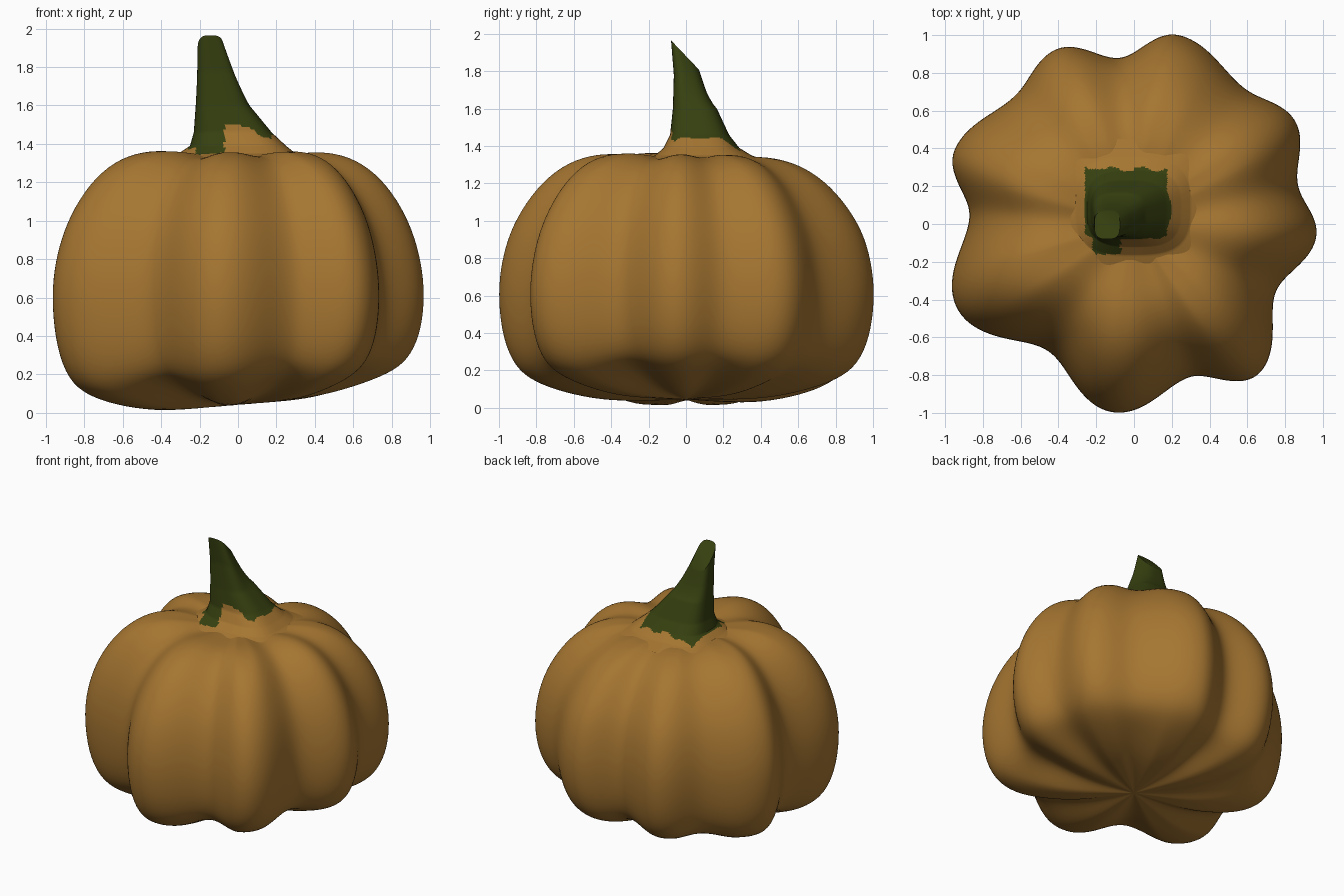
import bpy, bmesh, math

cube = bpy.data.objects.get("Cube")
if cube:
    bpy.data.objects.remove(cube, do_unlink=True)


def material(name, color):
    m = bpy.data.materials.new(name)
    m.use_nodes = True
    m.diffuse_color = color
    m.node_tree.nodes["Principled BSDF"].inputs["Base Color"].default_value = color
    return m


orange = material("pumpkin_orange", (0.38, 0.18, 0.031, 1))
green = material("stem_green", (0.037, 0.051, 0.005, 1))


def loft(name, rings, mats, rule=None):
    """Skin closed rings of points, cap both ends, smooth-shade."""
    bm = bmesh.new()
    loops = [[bm.verts.new(p) for p in ring] for ring in rings]
    for a, b in zip(loops, loops[1:]):
        for i in range(len(a)):
            j = (i + 1) % len(a)
            bm.faces.new((a[i], a[j], b[j], b[i]))
    bm.faces.new(loops[0][::-1])
    bm.faces.new(loops[-1])
    if rule:
        for f in bm.faces:
            f.material_index = rule(f.calc_center_median())
    me = bpy.data.meshes.new(name)
    bm.to_mesh(me)
    bm.free()
    ob = bpy.data.objects.new(name, me)
    bpy.context.collection.objects.link(ob)
    for m in mats:
        me.materials.append(m)
    bpy.ops.object.select_all(action='DESELECT')
    ob.select_set(True)
    bpy.context.view_layer.objects.active = ob
    bpy.ops.object.shade_smooth_by_angle(angle=math.radians(40))
    return ob


# Lobed outline: alternating ridges and valleys as (angle, radius)
OUTLINE = [(13, .895), (33, 1.02), (51, .93), (77, 1.035), (95, .885), (114, 1.02),
           (133, .93), (158, 1.035), (177, .875), (205, 1.045), (236, .815), (264, 1.01),
           (290, .865), (309, 1.04), (335, .835), (357, .975), (373, .895)]


def outline(deg):
    if deg < 13:
        deg += 360
    for (a, r), (b, q) in zip(OUTLINE, OUTLINE[1:]):
        if a <= deg <= b:
            t = (1 - math.cos(math.pi * (deg - a) / (b - a))) / 2
            return r + (q - r) * t


# Body: vertical profile as (scale, height), leaning low on one side
PROFILE = [(.02, .045), (.25, .04), (.46, .045), (.66, .09), (.81, .145), (.91, .22),
           (.975, .37), (1.0, .57), (.99, .74), (.95, .91), (.88, 1.07), (.77, 1.225),
           (.63, 1.33), (.48, 1.365), (.36, 1.358), (.22, 1.34), (.02, 1.33)]


def body_point(s, z, deg):
    r = outline(deg)
    valley = max(0, (1.0 - r) / .18)
    t = min(1, max(0, (s - .1) / .65))
    lobe = t * t * (3 - 2 * t)
    radius = s * (.96 + (r - .96) * lobe)
    x, y = radius * math.cos(math.radians(deg)), radius * math.sin(math.radians(deg))
    low = max(0, 1 - z / .6)
    high = max(0, (z - .9) / .45)
    # Valleys pinch in above and below, fading out toward the centre
    ripple = valley * 6.75 * s * s * max(0, 1 - s)
    lean = .09 * x * low - (.07 * y * y + .02 * y) * high
    return x, y, z + lean + ripple * (.08 * low - .05 * high)


SEG = 120
body = loft("pumpkin_body",
            [[body_point(s, z, 360 * i / SEG) for i in range(SEG)] for s, z in PROFILE],
            [orange])
sub = body.modifiers.new("smooth", 'SUBSURF')
sub.levels = sub.render_levels = 2

# Stem: squarish sections (height, x min, x max, y min, y max)
SECTIONS = [(1.315, -.39, .39, -.26, .45), (1.35, -.31, .30, -.165, .35),
            (1.39, -.25, .25, -.12, .285), (1.46, -.23, .175, -.085, .23),
            (1.6, -.22, .06, -.07, .165), (1.78, -.213, -.012, -.065, .11),
            (1.965, -.21, -.075, -.08, .07)]
STEPS = 10


def power(v):
    return math.copysign(abs(v) ** .65, v)


def stem_ring(z, x0, x1, y0, y1):
    ring = []
    for i in range(SEG):
        a = 2 * math.pi * i / SEG
        x = (x0 + x1) / 2 + (x1 - x0) / 2 * power(math.cos(a))
        y = (y0 + y1) / 2 + (y1 - y0) / 2 * power(math.sin(a))
        # The cut end slopes down toward the back
        cut = max(0, (z - 1.6) / .365)
        ring.append((x, y, z - 1.05 * (y - y0) * cut))
    return ring


def stem_color(c):
    tongue = -.22 < c.x < -.07 and -.16 < c.y < .29
    wave = .012 * math.sin(40 * c.x)
    main = -.26 < c.x < .175 and -.068 + wave < c.y < .29 + wave
    return int(c.z > 1.5 - .3 * max(0, c.x) or tongue or main)


rings = []
for a, b in zip(SECTIONS, SECTIONS[1:]):
    for k in range(STEPS):
        rings.append(stem_ring(*[p + (q - p) * k / STEPS for p, q in zip(a, b)]))
rings.append(stem_ring(*SECTIONS[-1]))
loft("stem", rings, [orange, green], stem_color)
